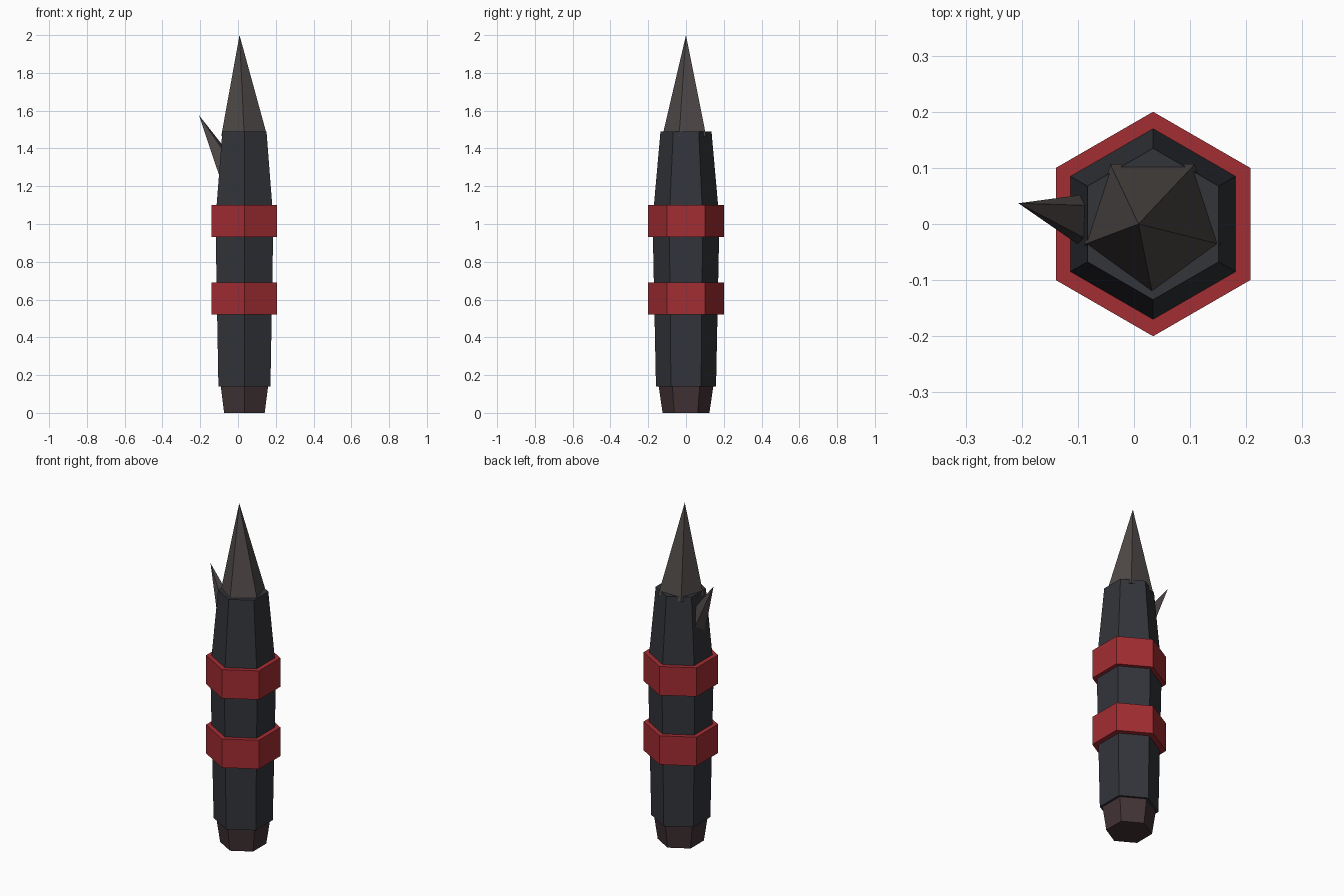
import bpy, math
from mathutils import Vector

if "Cube" in bpy.data.objects:
    bpy.data.objects.remove(bpy.data.objects["Cube"])

CX = 0.034  # axis of the body


def material(name, rgb):
    m = bpy.data.materials.new(name)
    m.diffuse_color = (*rgb, 1)
    m.use_nodes = True
    m.node_tree.nodes["Principled BSDF"].inputs["Base Color"].default_value = m.diffuse_color
    return m


def mesh_object(name, verts, faces, mat):
    me = bpy.data.meshes.new(name)
    me.from_pydata(verts, [], faces)
    me.materials.append(mat)
    ob = bpy.data.objects.new(name, me)
    bpy.context.collection.objects.link(ob)
    return ob


def prism(name, profile, mat, n=6):
    """Capped stack of n-sided rings from (radius, z) pairs."""
    verts = [(CX + r * math.sin(2 * math.pi * i / n), -r * math.cos(2 * math.pi * i / n), z)
             for r, z in profile for i in range(n)]
    faces = [tuple(reversed(range(n))), tuple(range(len(verts) - n, len(verts)))]
    for k in range(0, len(verts) - n, n):
        faces += [(k + i, k + (i + 1) % n, k + n + (i + 1) % n, k + n + i) for i in range(n)]
    return mesh_object(name, verts, faces, mat)


def spike(name, base, apex, mat):
    """Pyramid; base runs counter-clockwise seen from the apex."""
    n = len(base)
    faces = [(i, (i + 1) % n, n) for i in range(n)] + [tuple(reversed(range(n)))]
    return mesh_object(name, list(base) + [apex], faces, mat)


dark = material("dark_shell", (0.033, 0.035, 0.042))
red = material("red_band", (0.36, 0.026, 0.032))
stone = material("spike_grey", (0.078, 0.067, 0.064))
brown = material("base_brown", (0.055, 0.033, 0.037))

# Body: base plug, tapered hexagonal shell, two bands
prism("base_plug", [(0.124, 0), (0.146, 0.15)], brown)
prism("body_shell", [(0.159, 0.14), (0.177, 1.02), (0.135, 1.49)], dark)
for label, z in (("lower", 0.52), ("upper", 0.93)):
    prism(label + "_band", [(0.2, z), (0.2, z + 0.17)], red)

# Main five-sided spike, leaning slightly left
pent = [Vector((0.033 + 0.128 * math.sin(a), 0.003 - 0.128 * math.cos(a), 1.465))
        for a in (2 * math.pi * i / 5 for i in range(5))]
spike("main_spike", pent, Vector((0.008, 0, 2.0)), stone)

# Small four-sided thorn rooted inside the left wall
tip = Vector((-0.206, 0.037, 1.575))
d = Vector((0.477, -0.12, -0.879)).normalized()
v = (Vector((0, 1, 0)) - d * d.y).normalized()
u = d.cross(v)
thorn = [tip + d * 0.34 + 0.068 * (u * math.cos(a) + v * math.sin(a))
         for a in (math.radians(30 - 90 * i) for i in range(4))]
if (thorn[1] - thorn[0]).cross(thorn[2] - thorn[1]).dot(d) > 0:
    thorn.reverse()
spike("side_thorn", thorn, tip, stone)
